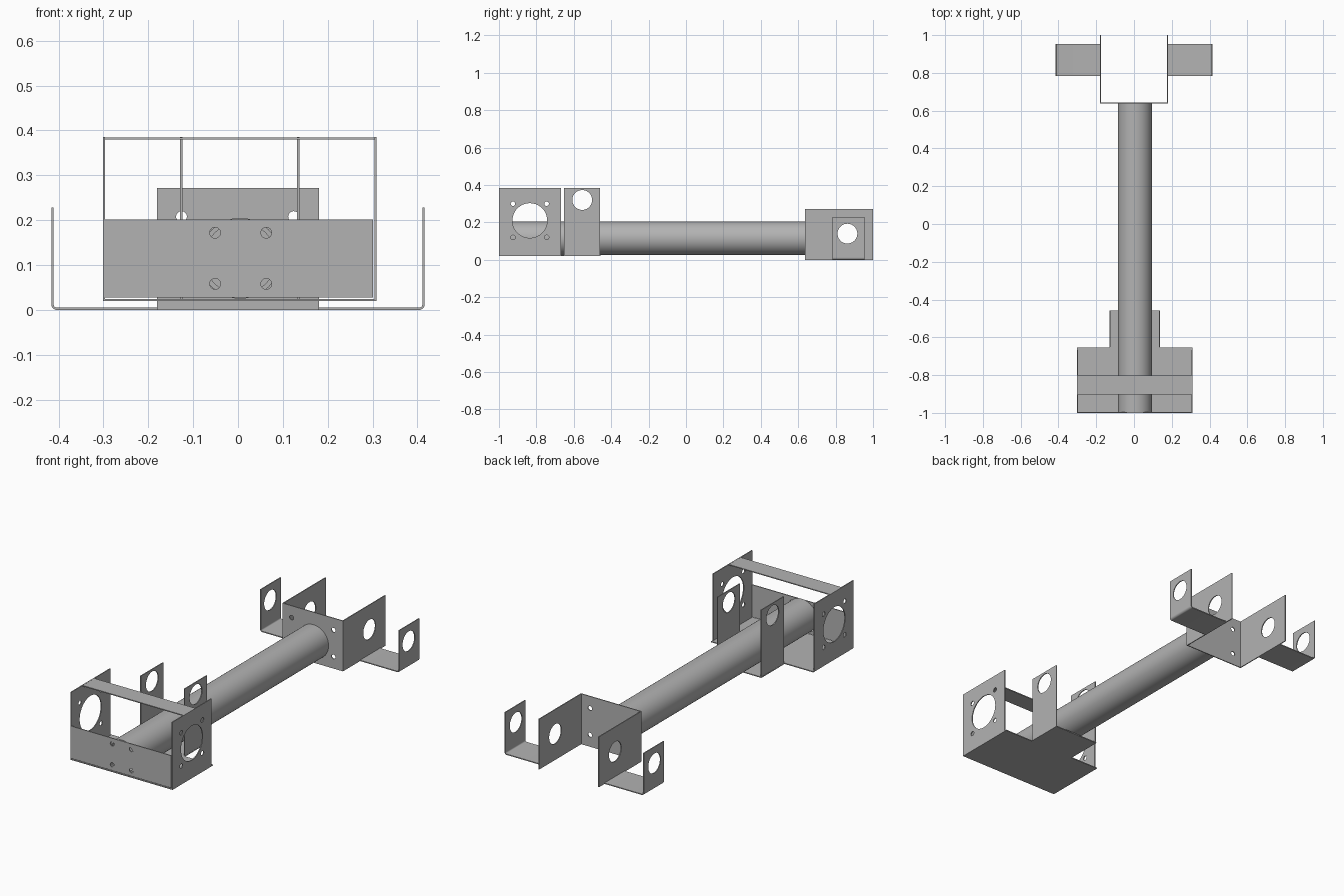
import bpy
import math
from mathutils import Matrix

cube = bpy.data.objects.get("Cube")
if cube:
    bpy.data.objects.remove(cube, do_unlink=True)

steel = bpy.data.materials.new("bare_steel")
steel.use_nodes = True
grey = (0.45, 0.45, 0.45, 1)
steel.diffuse_color = grey
steel.node_tree.nodes["Principled BSDF"].inputs["Base Color"].default_value = grey

T = 0.005  # sheet thickness

# Local sheet axes mapped to the world, by sheet normal
FACING = {
    "x": Matrix(((0, 0, 1), (1, 0, 0), (0, 1, 0))),
    "y": Matrix(((1, 0, 0), (0, 0, -1), (0, 1, 0))),
    "z": Matrix.Identity(3),
}


def rect(u0, u1, v0, v1):
    return [(u0, v0), (u1, v0), (u1, v1), (u0, v1)]


def ring(u, v, r, n=40):
    return [(u + r * math.cos(math.tau * i / n), v + r * math.sin(math.tau * i / n))
            for i in range(n)]


def sheet(name, axis, centre, outline, holes=(), thick=T):
    """Extruded flat outline with round holes (u, v, radius), as a mesh."""
    curve = bpy.data.curves.new(name, "CURVE")
    curve.dimensions = "2D"
    curve.fill_mode = "BOTH"
    curve.extrude = thick / 2
    for loop in [outline] + [ring(*h) for h in holes]:
        spline = curve.splines.new("POLY")
        spline.points.add(len(loop) - 1)
        for p, (u, v) in zip(spline.points, loop):
            p.co = (u, v, 0, 1)
        spline.use_cyclic_u = True
    temp = bpy.data.objects.new(name + "_outline", curve)
    bpy.context.collection.objects.link(temp)
    bpy.context.view_layer.update()
    deps = bpy.context.evaluated_depsgraph_get()
    mesh = bpy.data.meshes.new_from_object(temp.evaluated_get(deps))
    bpy.data.objects.remove(temp, do_unlink=True)
    mesh.transform(FACING[axis].to_4x4())
    mesh.materials.clear()
    mesh.materials.append(steel)
    obj = bpy.data.objects.new(name, mesh)
    obj.location["xyz".index(axis)] = centre
    bpy.context.collection.objects.link(obj)
    obj.select_set(True)
    bpy.context.view_layer.objects.active = obj
    bpy.ops.object.shade_smooth_by_angle(angle=math.radians(30))
    obj.select_set(False)
    return obj


def four_holes(u, v, du, dv, r):
    return [(u + i * du, v + j * dv, r) for i in (-1, 1) for j in (-1, 1)]


bpy.ops.object.select_all(action="DESELECT")

# Hollow main tube
TUBE_X, TUBE_Z = 0.005, 0.115
front, back = -0.995, 0.637
sheet("main_tube", "y", (front + back) / 2, ring(TUBE_X, TUBE_Z, 0.09, 64),
      [(TUBE_X, TUBE_Z, 0.08)], back - front)

# Front bracket: T-shaped floor, front wall, side walls, top strap, rear tabs
L, R = -0.301, 0.309
floor = [(L, -1), (R, -1), (R, -0.655), (0.138, -0.655), (0.138, -0.457),
         (-0.13, -0.457), (-0.13, -0.655), (L, -0.655)]
sheet("front_floor", "z", 0.022, floor)
sheet("front_wall", "y", -1 + T / 2, rect(L, 0.301, 0.028, 0.202),
      four_holes(TUBE_X + 0.001, TUBE_Z, 0.057, 0.057, 0.012))
sheet("top_strap", "z", 0.382, rect(L, R, -0.902, -0.802))
motor_holes = [(-0.835, 0.21, 0.093)] + four_holes(-0.835, 0.21, 0.09, 0.09, 0.012)
for side, wall_x, tab_x in (("right", L, -0.129), ("left", R, 0.137)):
    inward = T / 2 if side == "right" else -T / 2
    sheet(side + "_motor_wall", "x", wall_x + inward,
          rect(-1, -0.667, 0.02, 0.385), motor_holes)
    sheet(side + "_rear_tab", "x", tab_x + inward,
          rect(-0.651, -0.459, 0.02, 0.385), [(-0.555, 0.32, 0.053)])

# Back bracket: U-shaped channel open to the rear
sheet("back_plate", "y", back + T / 2, rect(-0.181, 0.181, 0, 0.272),
      four_holes(-0.001, 0.136, 0.125, 0.072, 0.012))

# Bent floor section of the outer arms, with a rounded corner
BEND, EDGE = 0.012, 0.416


def bend(r):
    return [(EDGE - BEND + r * math.sin(a), BEND - r * math.cos(a))
            for a in (math.pi / 2 * i / 6 for i in range(7))]


arm = [(0.178, 0)] + bend(BEND) + bend(BEND - T)[::-1] + [(0.178, T)]
for side, s in (("right", -1), ("left", 1)):
    sheet(side + "_channel_wall", "x", s * (0.181 - T / 2),
          rect(back, 1, 0, 0.272), [(0.863, 0.14, 0.053)])
    sheet(side + "_outer_arm", "y", 0.868, [(s * u, v) for u, v in arm], (), 0.171)
    sheet(side + "_outer_tab", "x", s * (EDGE - T / 2),
          rect(0.7825, 0.9535, BEND, 0.228), [(0.863, 0.14, 0.053)])
